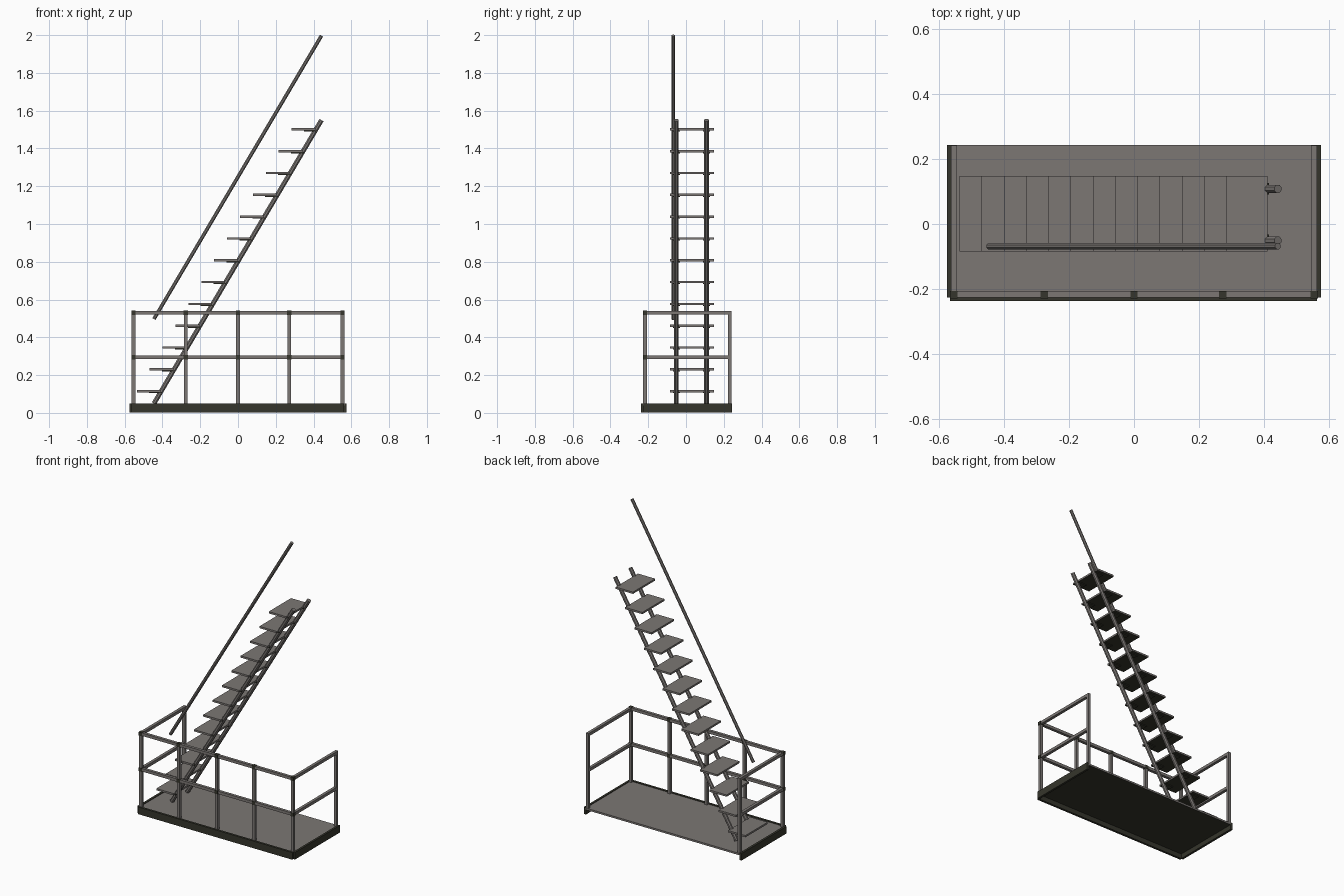
import bpy
from math import pi
from mathutils import Matrix, Vector

cube = bpy.data.objects.get("Cube")
if cube:
    bpy.data.objects.remove(cube, do_unlink=True)


def material(name, rgb):
    mat = bpy.data.materials.new(name)
    mat.use_nodes = True
    mat.diffuse_color = (*rgb, 1)
    mat.node_tree.nodes["Principled BSDF"].inputs["Base Color"].default_value = (*rgb, 1)
    return mat


steel = material("warm grey steel", (0.20, 0.185, 0.175))
dark = material("dark olive steel", (0.036, 0.036, 0.025))


def box(name, x, y, z, mat=steel):
    """Box from (min, max) pairs on each axis."""
    bpy.ops.mesh.primitive_cube_add(size=1)
    obj = bpy.context.object
    obj.name = name
    for v in obj.data.vertices:
        v.co = [(a + b) / 2 + c * (b - a) for (a, b), c in zip((x, y, z), v.co)]
    obj.data.materials.append(mat)
    return obj


def plate(name, x, y, z):
    """Steel plate with a dark underside."""
    obj = box(name, x, y, z)
    obj.data.materials.append(dark)
    for face in obj.data.polygons:
        face.material_index = int(face.normal.z < -0.5)


def tube(name, start, end, radius, sides=8):
    """Straight tube between two points, with a flat facet towards the front."""
    start, end = Vector(start), Vector(end)
    axis = end - start
    bpy.ops.mesh.primitive_cylinder_add(
        vertices=sides, radius=radius, depth=axis.length, location=(start + end) / 2)
    obj = bpy.context.object
    obj.name = name
    obj.data.transform(Matrix.Rotation(pi / sides, 4, "Z"))
    obj.rotation_euler = axis.to_track_quat("Z", "Y").to_euler()
    obj.data.materials.append(steel)


# Platform floor with toe boards on the front and both ends
plate("floor", (-0.562, 0.562), (-0.224, 0.243), (0.034, 0.046))
box("front_toe_board", (-0.565, 0.562), (-0.237, -0.222), (0.003, 0.05), dark)
box("right_toe_board", (-0.575, -0.56), (-0.225, 0.243), (0.003, 0.05), dark)
box("left_toe_board", (0.56, 0.574), (-0.225, 0.243), (0.003, 0.05), dark)

# Guard rail posts
R = 0.0095
FRONT, BACK, END = -0.217, 0.231, 0.553
posts = [(x, FRONT) for x in (-END, -0.276, 0, 0.272, END)] + [(-END, BACK), (END, BACK)]
for x, y in posts:
    box("guard_post", (x - R, x + R), (y - R, y + R), (0.04, 0.53))

# Middle and top guard rails, with a dark fitting at each post
for label, z in (("middle", 0.295), ("top", 0.53)):
    box(label + "_front_rail", (-END - R, END + R), (FRONT - R, FRONT + R), (z - R, z + R))
    for side, x in (("right", -END), ("left", END)):
        box(f"{side}_{label}_rail", (x - R, x + R), (FRONT, BACK + R), (z - R, z + R))
    r = R + 0.002
    for x, y in posts[:5]:
        box("rail_fitting", (x - r, x + r), (y - r, y + r), (z - r, z + r), dark)

# Stringers and handrail
STRINGERS = (-0.051, 0.108)
for side, y in zip(("front", "back"), STRINGERS):
    tube(side + "_stringer", (-0.445, y, 0.05), (0.442, y, 1.55), 0.0135)
tube("handrail", (-0.445, -0.068, 0.497), (0.442, -0.068, 1.997), 0.0105)

# Treads, each on two dark brackets fixed to the stringers
STEPS = 13
for i in range(STEPS):
    t = i / (STEPS - 1)
    x, z = -0.536 + 0.82 * t, 0.115 + 1.386 * t
    plate("tread", (x, x + 0.126), (-0.085, 0.147), (z - 0.006, z + 0.006))
    for y in STRINGERS:
        box("tread_bracket", (x + 0.065, x + 0.13), (y - 0.018, y + 0.018),
            (z - 0.011, z - 0.005), dark)
